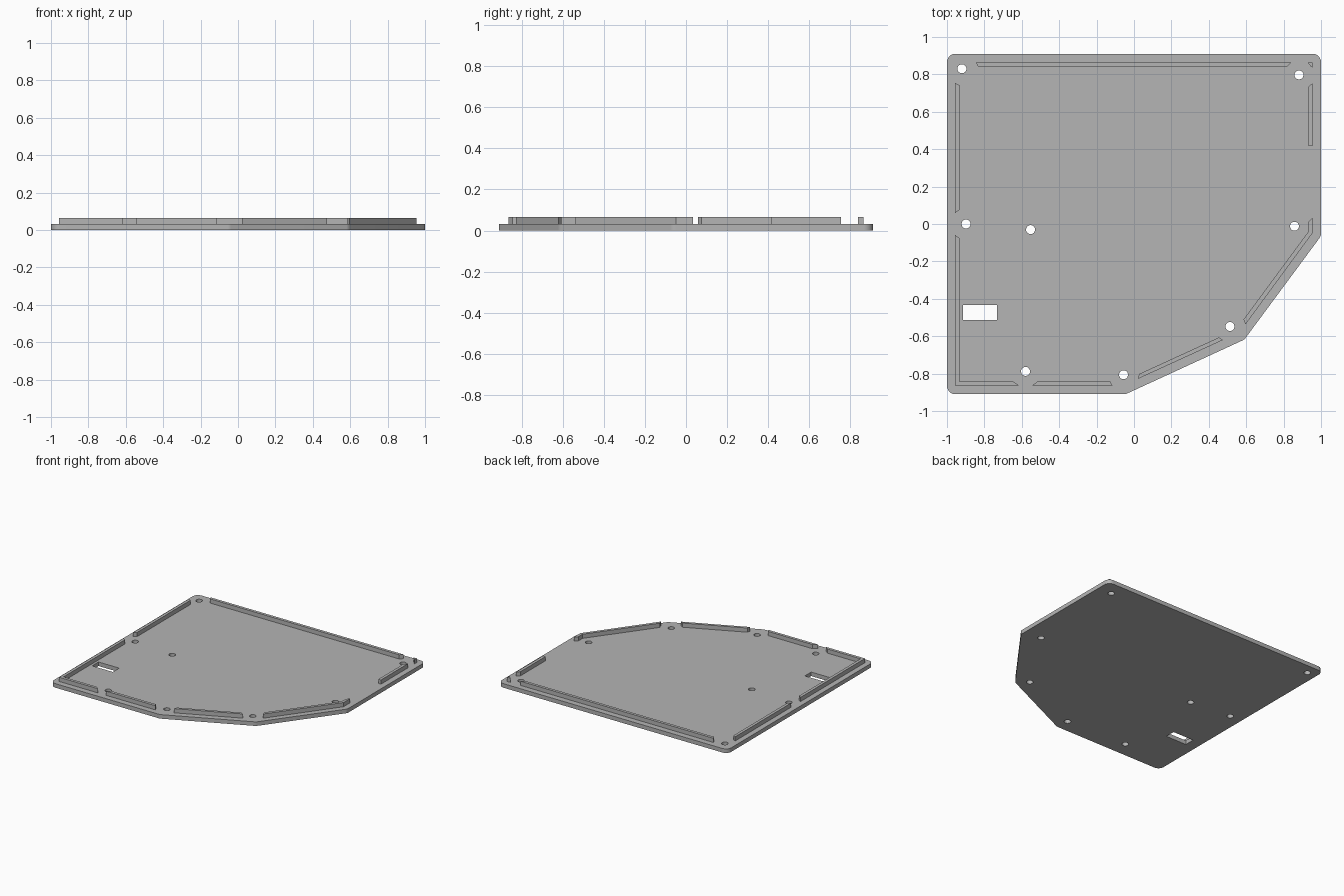
import bpy
import bmesh
import math
from mathutils import Vector

if "Cube" in bpy.data.objects:
    bpy.data.objects.remove(bpy.data.objects["Cube"], do_unlink=True)

PLATE_TOP = 0.032
RIM_TOP = 0.065

grey = bpy.data.materials.new("plain grey")
grey.use_nodes = True
grey.diffuse_color = (0.46, 0.46, 0.46, 1)
grey.node_tree.nodes["Principled BSDF"].inputs["Base Color"].default_value = grey.diffuse_color


def prism(name, outlines, bottom, top):
    """Extrude closed outlines upward into one mesh object."""
    bm = bmesh.new()
    for outline in outlines:
        face = bm.faces.new([bm.verts.new((p[0], p[1], bottom)) for p in outline])
        raised = bmesh.ops.extrude_face_region(bm, geom=[face], use_keep_orig=True)
        verts = [g for g in raised["geom"] if isinstance(g, bmesh.types.BMVert)]
        bmesh.ops.translate(bm, verts=verts, vec=(0, 0, top - bottom))
    bmesh.ops.recalc_face_normals(bm, faces=bm.faces)
    mesh = bpy.data.meshes.new(name)
    bm.to_mesh(mesh)
    bm.free()
    mesh.materials.append(grey)
    obj = bpy.data.objects.new(name, mesh)
    bpy.context.collection.objects.link(obj)
    return obj


def fillet(corners, radius, steps=8):
    """Round every corner of an outline."""
    result = []
    for i, c in enumerate(corners):
        c = Vector(c)
        a = (Vector(corners[i - 1]) - c).normalized()
        b = (Vector(corners[(i + 1) % len(corners)]) - c).normalized()
        half = a.angle(b) / 2
        centre = c + (a + b).normalized() * radius / math.sin(half)
        start = c + a * radius / math.tan(half) - centre
        end = c + b * radius / math.tan(half) - centre
        for s in range(steps + 1):
            result.append(centre + start.lerp(end, s / steps).normalized() * radius)
    return result


def circle(x, y, radius=0.024, sides=32):
    return [(x + radius * math.cos(math.tau * i / sides),
             y + radius * math.sin(math.tau * i / sides)) for i in range(sides)]


# Base plate with rounded corners
corners = [(-1, -0.91), (-0.045, -0.91), (0.59, -0.618), (1, -0.064), (1, 0.91), (-1, 0.91)]
plate = prism("base_plate", [fillet(corners, 0.045)], 0, PLATE_TOP)

# Screw holes and the rectangular slot
holes = [(-0.92, 0.83), (0.882, 0.797), (-0.898, 0), (-0.553, -0.03),
         (0.858, -0.012), (0.513, -0.548), (-0.58, -0.788), (-0.056, -0.806)]
slot = [(-0.914, -0.513), (-0.733, -0.513), (-0.733, -0.433), (-0.914, -0.433)]
cutter = prism("hole_cutter", [circle(*h) for h in holes] + [slot], -0.1, 0.1)
cutter.hide_render = True
cut = plate.modifiers.new("holes", "BOOLEAN")
cut.operation = "DIFFERENCE"
cut.solver = "EXACT"
cut.object = cutter
bpy.context.view_layer.update()
graph = bpy.context.evaluated_depsgraph_get()
cut_mesh = bpy.data.meshes.new_from_object(plate.evaluated_get(graph))
plate.modifiers.clear()
plate.data = cut_mesh
bpy.data.objects.remove(cutter, do_unlink=True)

# Raised rim segments: inset wall lines
L, R, B, T = -0.957, 0.955, -0.864, 0.864
W = 0.023
rims = {
    "back_rim": [(-0.845, T), (0.84, T), (0.818, T - W), (-0.834, T - W)],
    "back_corner_rim": [(0.928, T), (R, T), (R, 0.837), (R - W / 3, 0.84)],
    "left_rim": [(R, 0.754), (R, 0.417), (R - W, 0.417), (R - W, 0.733)],
    "right_back_rim": [(L, 0.754), (L, 0.059), (L + W, 0.075), (L + W, 0.743)],
    "right_front_rim": [(L, -0.059), (L, B), (-0.615, B), (-0.647, B + W),
                        (L + W, B + W), (L + W, -0.075)],
    "front_rim": [(-0.545, B), (-0.115, B), (-0.128, B + W), (-0.515, B + W)],
    "front_slant_rim": [(0.021, -0.828), (0.476, -0.62), (0.455, -0.606), (0.027, -0.802)],
    "side_slant_rim": [(0.596, -0.537), (R, -0.048), (R, 0.034), (R - W, 0.011),
                       (R - W, -0.041), (0.586, -0.51)],
}
for name, outline in rims.items():
    prism(name, [outline], PLATE_TOP - 0.002, RIM_TOP)

# Soft shading on the round edges only
bpy.ops.object.select_all(action="DESELECT")
plate.select_set(True)
bpy.context.view_layer.objects.active = plate
bpy.ops.object.shade_smooth_by_angle(angle=math.radians(30))
